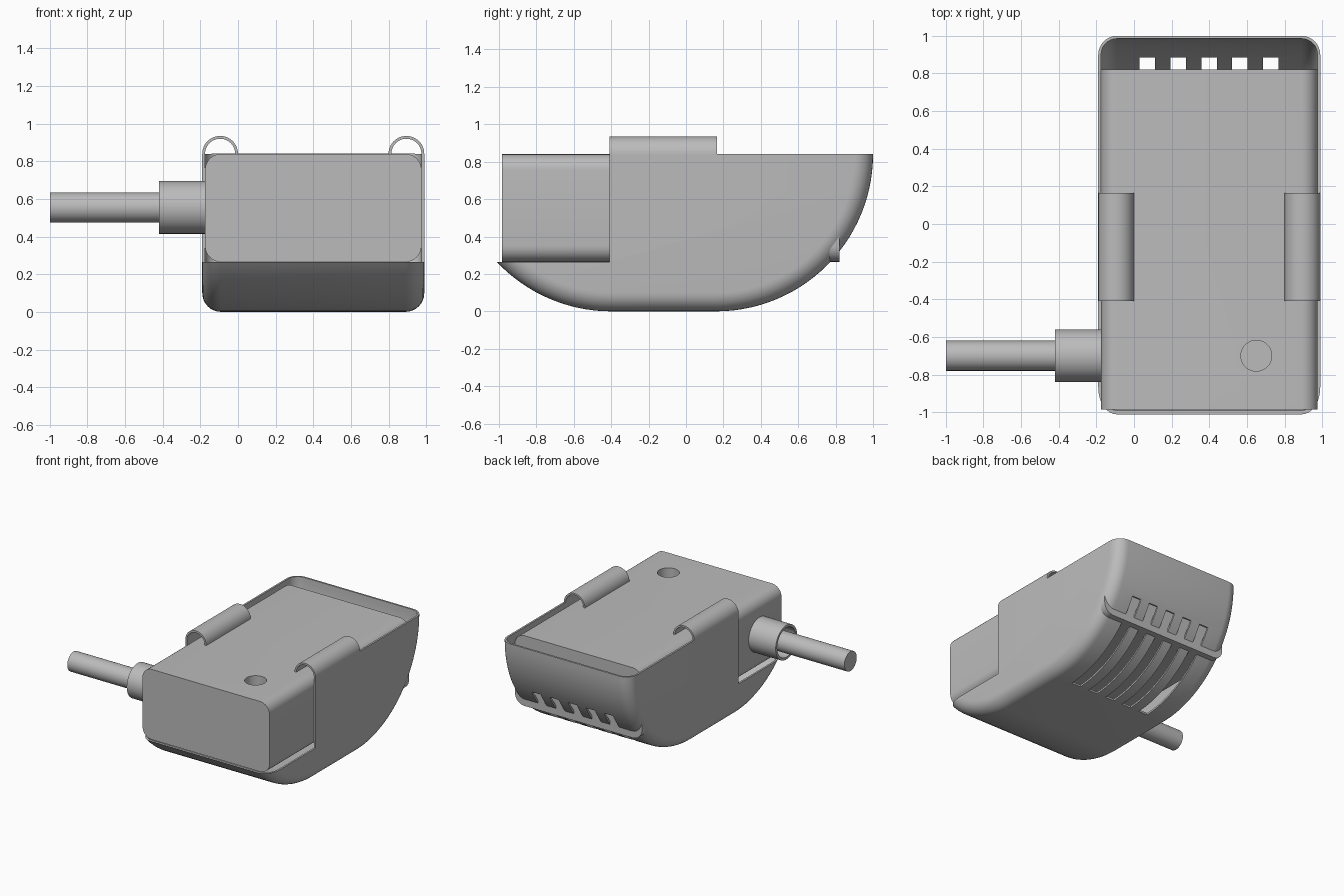
import bpy, bmesh, math
from mathutils import Matrix, Vector

cube = bpy.data.objects.get("Cube")
if cube:
    bpy.data.objects.remove(cube, do_unlink=True)

grey = bpy.data.materials.new("plain grey")
grey.use_nodes = True
GREY = (0.5, 0.5, 0.5, 1)
grey.diffuse_color = GREY
grey.node_tree.nodes["Principled BSDF"].inputs["Base Color"].default_value = GREY

WALL = 0.015
X0, X1, TOP = -0.19, 0.99, 0.84
CUT_Y, CUT_Z = -0.41, 0.265


def make(name, bm):
    bmesh.ops.recalc_face_normals(bm, faces=bm.faces)
    mesh = bpy.data.meshes.new(name)
    bm.to_mesh(mesh)
    bm.free()
    mesh.materials.append(grey)
    ob = bpy.data.objects.new(name, mesh)
    bpy.context.collection.objects.link(ob)
    return ob


def box(name, lo, hi):
    bm = bmesh.new()
    lo, hi = Vector(lo), Vector(hi)
    size = hi - lo
    bmesh.ops.create_cube(bm, size=1, matrix=Matrix.Translation((lo + hi) / 2) @ Matrix.Diagonal((*size, 1)))
    return make(name, bm)


def extrude(name, points, vec):
    bm = bmesh.new()
    face = bm.faces.new([bm.verts.new(p) for p in points])
    ext = bmesh.ops.extrude_face_region(bm, geom=[face], use_keep_orig=True)
    bmesh.ops.translate(bm, vec=vec, verts=[v for v in ext["geom"] if isinstance(v, bmesh.types.BMVert)])
    return make(name, bm)


def cylinder(name, radius, start, end, sides=48):
    start, end = Vector(start), Vector(end)
    axis = end - start
    bm = bmesh.new()
    turn = axis.to_track_quat("Z", "Y").to_matrix().to_4x4()
    bmesh.ops.create_cone(bm, cap_ends=True, segments=sides, radius1=radius, radius2=radius,
                          depth=axis.length, matrix=Matrix.Translation((start + end) / 2) @ turn)
    return make(name, bm)


def apply(ob, mod):
    bpy.ops.object.select_all(action="DESELECT")
    bpy.context.view_layer.objects.active = ob
    ob.select_set(True)
    bpy.ops.object.modifier_apply(modifier=mod.name)


def cut(ob, cutter):
    mod = ob.modifiers.new("cut", "BOOLEAN")
    mod.operation, mod.solver, mod.object = "DIFFERENCE", "EXACT", cutter
    apply(ob, mod)
    bpy.data.objects.remove(cutter, do_unlink=True)


def smooth(ob):
    bpy.ops.object.select_all(action="DESELECT")
    bpy.context.view_layer.objects.active = ob
    ob.select_set(True)
    bpy.ops.object.shade_smooth_by_angle(angle=math.radians(30))


def arc(cx, cy, r, a0, a1, n):
    return [(cx + r * math.cos(math.radians(a0 + (a1 - a0) * i / n)),
             cy + r * math.sin(math.radians(a0 + (a1 - a0) * i / n))) for i in range(n + 1)]


# Curved tray: boat profile with rounded side edges, open at the top
R = 0.83
profile = arc(-0.4, TOP, R + 0.01, 180, 270, 28) + arc(0.16, TOP, R + 0.01, 270, 360, 28)
tray = extrude("tray", [(X0, y, max(z, 0)) for y, z in profile], (X1 - X0, 0, 0))
bm = bmesh.new()
bm.from_mesh(tray.data)
rim = [e for e in bm.edges if abs(e.verts[0].co.x - e.verts[1].co.x) < 1e-5
       and min(v.co.z for v in e.verts) < TOP - 0.001]
bmesh.ops.bevel(bm, geom=rim, offset=0.1, segments=8, profile=0.5, affect="EDGES", clamp_overlap=False)
bmesh.ops.delete(bm, geom=[f for f in bm.faces if all(v.co.z > TOP - 0.001 for v in f.verts)],
                 context="FACES_ONLY")
bmesh.ops.recalc_face_normals(bm, faces=bm.faces)
if sum(f.normal.dot(f.calc_center_median() - Vector((0.4, 0, 0.5))) * f.calc_area() for f in bm.faces) < 0:
    bmesh.ops.reverse_faces(bm, faces=bm.faces)
bm.to_mesh(tray.data)
bm.free()
solid = tray.modifiers.new("wall", "SOLIDIFY")
solid.thickness, solid.offset = WALL, -1
apply(tray, solid)

# Lowered front of the tray and the vent slots in its curved back
cut(tray, box("front_cutter", (-1, -2, CUT_Z), (2, CUT_Y, 2)))
for i in range(5):
    x = 0.03 + i * 0.164
    cut(tray, box("slot_cutter", (x, 0.19, -0.2), (x + 0.082, 0.9, 0.445)))
smooth(tray)

# Body block with rounded long edges and a round socket in the top
bx0, bx1, r = X0 + WALL, X1 - WALL, 0.085
outline = []
for cx, cz, a in ((bx1 - r, TOP - r, 0), (bx0 + r, TOP - r, 90),
                  (bx0 + r, CUT_Z + r, 180), (bx1 - r, CUT_Z + r, 270)):
    outline += arc(cx, cz, r, a, a + 90, 8)
body = extrude("body_block", [(x, -0.985, z) for x, z in outline], (0, 1.805, 0))
cut(body, cylinder("socket_cutter", 0.082, (0.65, -0.7, TOP - 0.3), (0.65, -0.7, 1)))
smooth(body)

# Half-round clips on both side walls
for name, cx in (("right_clip", X0 + 0.095), ("left_clip", X1 - 0.095)):
    ring = arc(cx, TOP, 0.095, 0, 180, 24) + arc(cx, TOP, 0.095 - WALL, 180, 0, 24)
    smooth(extrude(name, [(x, CUT_Y, z) for x, z in ring], (0, 0.575, 0)))

# Side pipe inside a hollow collar
PY, PZ = -0.7, 0.555
collar = cylinder("pipe_collar", 0.14, (-0.42, PY, PZ), (bx0 + 0.01, PY, PZ))
cut(collar, cylinder("collar_cutter", 0.12, (-0.6, PY, PZ), (bx0 - 0.005, PY, PZ)))
smooth(collar)
smooth(cylinder("pipe", 0.08, (-1, PY, PZ), (bx0 + 0.01, PY, PZ), 32))
